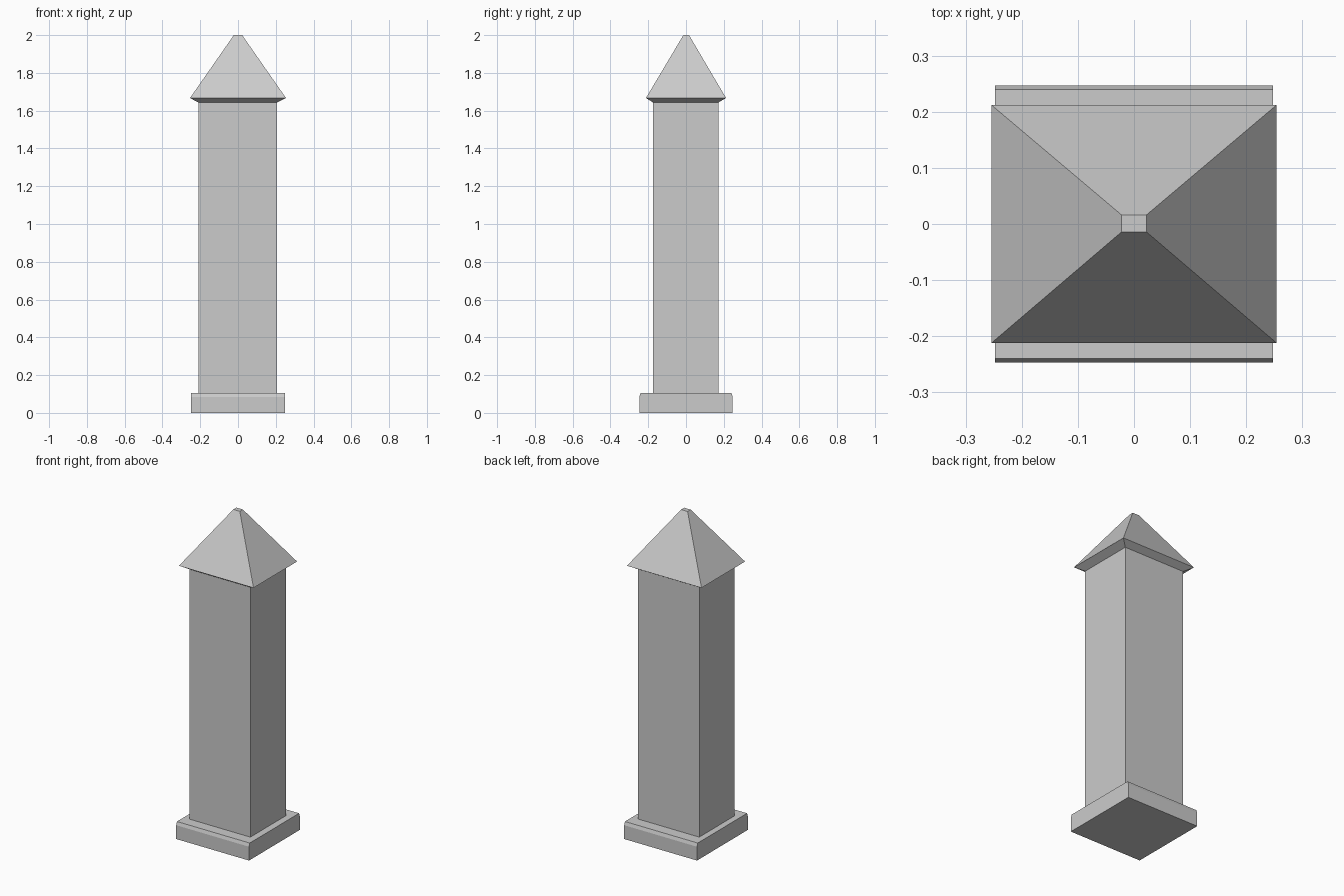
import bpy
import bmesh

cube = bpy.data.objects.get("Cube")
if cube:
    bpy.data.objects.remove(cube, do_unlink=True)

stone = bpy.data.materials.new("grey_stone")
stone.use_nodes = True
colour = (0.6, 0.6, 0.6, 1)
stone.diffuse_color = colour
stone.node_tree.nodes["Principled BSDF"].inputs["Base Color"].default_value = colour


def stacked_block(name, levels):
    """Loft rectangles (x0, x1, y0, y1, z) into a closed flat-sided block."""
    bm = bmesh.new()
    rings = []
    for x0, x1, y0, y1, z in levels:
        corners = ((x0, y0), (x1, y0), (x1, y1), (x0, y1))
        rings.append([bm.verts.new((x, y, z)) for x, y in corners])
    bm.faces.new(rings[0][::-1])
    bm.faces.new(rings[-1])
    for low, high in zip(rings, rings[1:]):
        for i in range(4):
            j = (i + 1) % 4
            bm.faces.new((low[i], low[j], high[j], high[i]))
    bmesh.ops.recalc_face_normals(bm, faces=bm.faces)
    mesh = bpy.data.meshes.new(name)
    bm.to_mesh(mesh)
    bm.free()
    mesh.materials.append(stone)
    obj = bpy.data.objects.new(name, mesh)
    bpy.context.collection.objects.link(obj)
    return obj


def rect(x, y, z):
    return (-x, x, -y, y, z)


# Plinth, its top edge chamfered on the front and back only
stacked_block("plinth", [rect(0.248, 0.247, 0), rect(0.248, 0.247, 0.085),
                         rect(0.248, 0.24, 0.105)])

# Plain rectangular shaft
shaft = (-0.21, 0.206, -0.174, 0.171)
stacked_block("shaft", [(*shaft, 0.1), (*shaft, 1.65)])

# Pyramid cap with sloping eaves and a small flat tip
stacked_block("roof_cap", [(*shaft, 1.643), rect(0.254, 0.212, 1.667),
                           (-0.022, 0.022, -0.014, 0.016, 2)])
